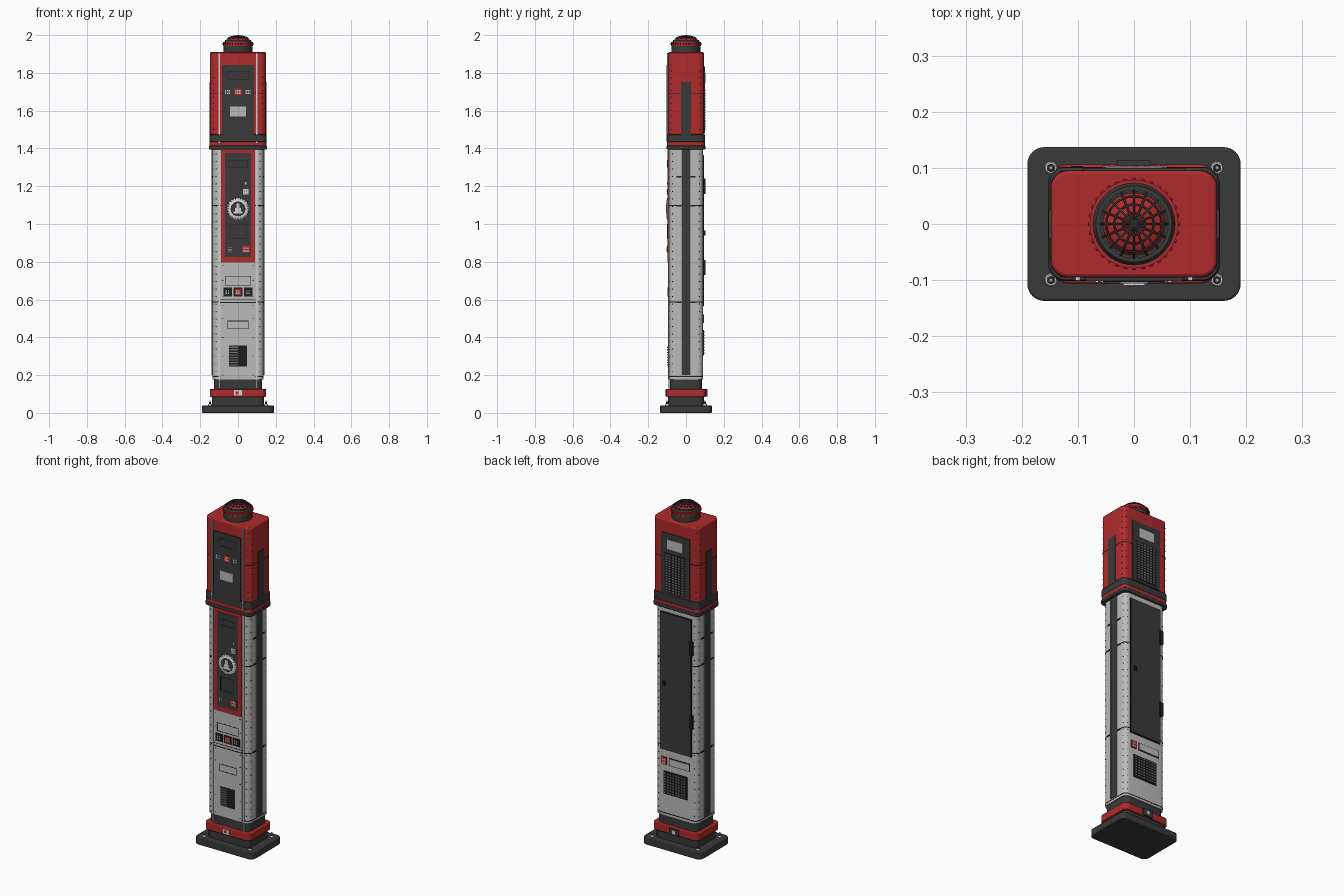
import bpy, bmesh, math
from mathutils import Matrix, Vector

if "Cube" in bpy.data.objects:
    bpy.data.objects.remove(bpy.data.objects["Cube"])


def material(name, r, g, b):
    m = bpy.data.materials.new(name)
    m.use_nodes = True
    m.diffuse_color = (r, g, b, 1)
    bsdf = next(n for n in m.node_tree.nodes if n.type == 'BSDF_PRINCIPLED')
    bsdf.inputs["Base Color"].default_value = (r, g, b, 1)
    return m


RED = material("signal red", .43, .024, .026)
LIGHT = material("light grey", .5, .5, .5)
DARK = material("charcoal", .042, .042, .042)
BLACK = material("black", .013, .013, .013)
MID = material("mid grey", .16, .16, .16)
WHITE = material("off white", .65, .65, .65)


def finish(name, bm, mat):
    bmesh.ops.recalc_face_normals(bm, faces=bm.faces)
    mesh = bpy.data.meshes.new(name)
    bm.to_mesh(mesh)
    bm.free()
    mesh.materials.append(mat)
    ob = bpy.data.objects.new(name, mesh)
    bpy.context.collection.objects.link(ob)
    for o in bpy.context.selected_objects:
        o.select_set(False)
    ob.select_set(True)
    bpy.context.view_layer.objects.active = ob
    bpy.ops.object.shade_smooth_by_angle(angle=math.radians(30))
    return ob


def prism(name, hx, hy, z0, z1, mat, r=.03, bevel=0):
    """Upright block with rounded corners."""
    bm = bmesh.new()
    ring = []
    for q, (sx, sy) in enumerate([(1, 1), (-1, 1), (-1, -1), (1, -1)]):
        for i in range(9):
            a = (q + i / 8) * math.pi / 2
            ring.append(bm.verts.new((sx * (hx - r) + r * math.cos(a),
                                      sy * (hy - r) + r * math.sin(a), z0)))
    base = bm.faces.new(ring)
    top = bmesh.ops.extrude_face_region(bm, geom=[base])["geom"]
    bmesh.ops.translate(bm, vec=(0, 0, z1 - z0),
                        verts=[v for v in top if isinstance(v, bmesh.types.BMVert)])
    ob = finish(name, bm, mat)
    if bevel:
        mod = ob.modifiers.new("soft edge", 'BEVEL')
        mod.width, mod.segments = bevel, 2
        mod.limit_method, mod.angle_limit = 'ANGLE', math.radians(40)
    return ob


TURN = {"front": 0, "right": math.pi / 2, "back": math.pi, "left": -math.pi / 2}


def plates(name, side, mat, rects, surface, depth=.004):
    """Thin blocks on one side; each rect is u0, u1, z0, z1 as seen facing that side."""
    bm = bmesh.new()
    turn = Matrix.Rotation(TURN[side], 4, 'Z')
    for u0, u1, z0, z1 in rects:
        centre = Matrix.Translation(((u0 + u1) / 2, -surface - depth / 2 + .002, (z0 + z1) / 2))
        size = Matrix.Diagonal((u1 - u0, depth + .004, z1 - z0, 1))
        bmesh.ops.create_cube(bm, size=1, matrix=turn @ centre @ size)
    return finish(name, bm, mat)


def outline(u, z0, z1, t=.003):
    return [(-u, u, z0, z0 + t), (-u, u, z1 - t, z1), (-u, t - u, z0, z1), (u - t, u, z0, z1)]


def grid(u0, u1, z0, z1, cols, rows, fill=.6):
    du, dz = (u1 - u0) / cols, (z1 - z0) / rows
    return [(u0 + i * du, u0 + (i + fill) * du, z0 + j * dz, z0 + (j + fill) * dz)
            for i in range(cols) for j in range(rows)]


def studs(name, mat, spots, r=.003, h=.003, sides=6):
    """Small round studs; each spot is a position and an outward direction."""
    bm = bmesh.new()
    for pos, out in spots:
        rot = Vector(out).to_track_quat('Z', 'Y').to_matrix().to_4x4()
        bmesh.ops.create_cone(bm, cap_ends=True, segments=sides, radius1=r, radius2=r * .8,
                              depth=h, matrix=Matrix.Translation(pos) @ rot)
    return finish(name, bm, mat)


def corner_spots(hx, hy, z0, z1, count, r=.03):
    spots = []
    for sx in (-1, 1):
        for sy in (-1, 1):
            for a in (math.radians(22), math.radians(68)):
                c, s = math.cos(a), math.sin(a)
                for i in range(count):
                    z = z0 + (z1 - z0) * i / (count - 1)
                    spots.append(((sx * (hx - r + r * c), sy * (hy - r + r * s), z),
                                  (sx * c, sy * s, 0)))
    return spots


def drum(name, mat, r0, r1, z0, z1):
    bm = bmesh.new()
    bmesh.ops.create_cone(bm, cap_ends=True, segments=40, radius1=r0, radius2=r1, depth=z1 - z0,
                          matrix=Matrix.Translation((0, 0, (z0 + z1) / 2)))
    return finish(name, bm, mat)


# Base and foot
prism("base_plate", .19, .137, 0, .04, DARK, bevel=.004)
prism("plinth", .137, .095, .04, .085, DARK)
prism("foot_band", .148, .106, .085, .127, RED, bevel=.004)
prism("foot_neck", .128, .085, .127, .178, DARK)
anchors = [(x, y) for x in (-.148, .148) for y in (-.1, .1)]
up = (0, 0, 1)
studs("anchor_washers", WHITE, [((x, y, .043), up) for x, y in anchors], .012, .008, 20)
studs("anchor_nuts", DARK, [((x, y, .05), up) for x, y in anchors], .008, .014)
studs("anchor_rods", LIGHT, [((x, y, .056), up) for x, y in anchors], .004, .02, 10)
plates("foot_label", "front", WHITE, [(-.02, .02, .092, .12)], .106)
plates("foot_label_mark", "front", RED, [(-.012, .002, .098, .114)], .106, .005)
plates("foot_back_block", "back", DARK, [(-.03, .03, .086, .126)], .106, .008)
plates("foot_back_mark", "back", WHITE, [(-.01, .01, .096, .116)], .106, .009)

# Body column
B = .09
prism("body", .135, B, .178, 1.397, LIGHT)
for i, z in enumerate((.19, .585, 1.095)):
    prism(f"body_seam_{i}", .1358, B + .0008, z, z + .005, BLACK)
studs("body_rivets", BLACK, corner_spots(.135, B, .22, 1.37, 30))
for side in ("right", "left"):
    plates(f"{side}_channel", side, DARK, [(-.022, .022, .2, 1.395)], .135)
    plates(f"{side}_clips", side, BLACK,
           [(-.05, .05, z, z + .008) for z in (.583, 1.093, 1.245)], .135, .003)
    plates(f"{side}_channel_edges", side, MID,
           [(u, u + .003, .2, 1.395) for u in (-.025, .022)], .135, .005)
rails = [(-.104, -.096), (.096, .104)]
plates("body_rails", "front", WHITE, [(a, b, .13, 1.395) for a, b in rails], B, .003)

# Front service panel
plates("service_panel", "front", LIGHT, [(-.092, .092, .18, .795)], B, .005)
plates("service_seams", "front", BLACK, outline(.07, .675, .725) + outline(.056, .445, .488)
       + [(-.092, .092, .583, .588), (-.092, .092, .6, .603)], B, .006)
studs("service_screws", BLACK, [((s * .08, -B - .005, z), (0, -1, 0)) for s in (-1, 1)
      for z in (.2, .3, .4, .5, .57, .615, .7, .78)])
plates("vent_recess", "front", BLACK, [(-.047, .047, .245, .357)], B, .006)
plates("vent_louvres", "front", MID, grid(-.045, .045, .25, .357, 1, 8, .5), B, .01)
icons = (-.055, 0, .055)
plates("button_tiles", "front", BLACK, [(u - .023, u + .023, .617, .663) for u in icons], B, .007)
plates("button_red", "front", RED, [(-.017, .017, .623, .657)], B, .008)
plates("button_marks", "front", WHITE, [r for u in icons for r in
       grid(u - .01, u + .012, .63, .654, 2, 2, .55)], B, .009)

# Front red door
plates("front_door_frame", "front", RED, [(-.089, .089, .797, 1.393)], B, .007)
plates("front_door", "front", DARK, [(-.068, .068, .825, 1.375)], B, .009)
plates("front_door_slots", "front", BLACK, outline(.05, 1.3, 1.34) + outline(.045, .92, 1.0), B, .0098)
plates("door_label", "front", WHITE, [(.026, .056, 1.157, 1.185), (.038, .046, 1.21, 1.222)], B, .011)
plates("door_label_marks", "front", DARK, grid(.03, .054, 1.161, 1.183, 2, 2, .4), B, .012)
plates("warning_label", "front", RED, [(.022, .062, .848, .885)], B, .011)
plates("warning_marks", "front", WHITE, grid(.028, .06, .853, .882, 3, 2)
       + grid(-.05, -.03, .855, .88, 2, 3), B, .012)
face = Vector((0, -B - .01, 1.08))
studs("dial_ring", WHITE, [(face, (0, -1, 0))], .061, .006, 40)
studs("dial_inset", DARK, [(face, (0, -1, 0))], .047, .008, 40)
studs("dial_ticks", DARK, [(face + Vector((.054 * math.cos(a), -.003, .054 * math.sin(a))), (0, -1, 0))
      for a in [i * math.pi / 12 for i in range(24)]], .003, .002)
plates("dial_pointer", "front", WHITE, [(-.025, .025, 1.055, 1.066), (-.017, .017, 1.066, 1.085),
       (-.009, .009, 1.085, 1.108)], B, .016)

# Back door, hinges and lower vent
plates("back_door_seam", "back", BLACK, [(-.102, .102, .562, 1.368)], B, .003)
plates("back_door", "back", DARK, [(-.097, .097, .567, 1.363)], B, .006)
plates("back_hinges", "back", BLACK, [(.092, .112, z, z + .08) for z in (.73, 1.16)], B, .013)
plates("back_latch", "back", BLACK, [(-.08, -.066, .94, .965)], B, .012)
plates("back_red_tile", "back", RED, [(-.095, -.06, .475, .52)], B)
plates("back_tile_marks", "back", WHITE, grid(-.089, -.065, .482, .515, 2, 2), B, .006)
plates("back_plate_frame", "back", BLACK, [(-.045, .09, .475, .52)], B, .003)
plates("back_plate", "back", LIGHT, [(-.041, .086, .479, .516)], B, .005)
plates("back_vent", "back", BLACK, [(-.078, .072, .305, .438)], B, .005)
plates("back_vent_mesh", "back", MID, grid(-.072, .072, .312, .438, 8, 8, .55), B, .009)

# Collar
prism("collar_lip", .153, .102, 1.395, 1.415, DARK, bevel=.003)
prism("collar_stripe", .15, .1, 1.415, 1.434, RED)
prism("collar", .151, .101, 1.434, 1.474, DARK, bevel=.003)

# Head
H = .095
prism("head", .148, H, 1.474, 1.91, RED, bevel=.006)
prism("head_seam", .1486, H + .0006, 1.69, 1.694, BLACK)
studs("head_rivets", BLACK, corner_spots(.148, H, 1.5, 1.88, 12))
plates("head_rails", "front", WHITE, [(a, b, 1.43, 1.905) for a, b in rails], H, .006)
plates("head_panel", "front", DARK, [(-.086, .086, 1.436, 1.842)], H, .007)
plates("head_slot", "front", BLACK, outline(.055, 1.765, 1.81), H, .008)
plates("head_screen", "front", LIGHT, [(-.042, .042, 1.57, 1.622)], H, .009)
plates("head_red_icon", "front", RED, [(-.02, .02, 1.682, 1.718)], H, .008)
plates("head_icon_marks", "front", WHITE, [r for u in icons for r in
       grid(u - .014, u + .016, 1.688, 1.715, 3, 2)], H, .009)
for side in ("right", "left"):
    plates(f"{side}_head_channel", side, DARK, [(-.027, .027, 1.47, 1.752)], .148)
plates("head_back_panel", "back", DARK, [(-.092, .092, 1.478, 1.835)], H, .005)
plates("head_back_screen", "back", LIGHT, [(-.05, .05, 1.745, 1.8)], H, .007)
plates("head_grille_frame", "back", BLACK, [(-.068, .068, 1.49, 1.72)], H, .006)
plates("head_grille", "back", MID, grid(-.06, .064, 1.497, 1.718, 6, 15, .6), H, .009)

# Beacon lamp
drum("lamp_neck", DARK, .076, .076, 1.908, 1.945)
drum("lamp_ring", RED, .079, .079, 1.943, 1.964)
drum("lamp_cap", DARK, .073, .068, 1.964, 1.974)
angles = [i * math.pi / 8 for i in range(16)]
studs("lamp_lugs", RED, [((.08 * math.cos(a + o), .08 * math.sin(a + o), 1.953),
      (math.cos(a), math.sin(a), 0)) for a in angles for o in (0, math.pi / 16)], .005, .004)
bm = bmesh.new()
bmesh.ops.create_uvsphere(bm, u_segments=32, v_segments=16, radius=1,
                          matrix=Matrix.Translation((0, 0, 1.972)) @ Matrix.Diagonal((.056, .056, .021, 1)))
finish("lamp_dome", bm, RED)

# Lamp guard: ribs and hoops
guard = bpy.data.curves.new("lamp_guard", 'CURVE')
guard.dimensions, guard.bevel_depth, guard.bevel_resolution = '3D', .0018, 1


def strand(points, closed=False):
    s = guard.splines.new('POLY')
    s.points.add(len(points) - 1)
    for p, co in zip(s.points, points):
        p.co = (*co, 1)
    s.use_cyclic_u = closed


def dome(a, t):
    r = .06 * math.cos(t)
    return r * math.cos(a), r * math.sin(a), 1.973 + .025 * math.sin(t)


for a in angles:
    strand([dome(a, i * math.pi / 16) for i in range(9)])
for t in (0, .6, .95, 1.25):
    strand([dome(i * math.pi / 16, t) for i in range(32)], True)
guard.materials.append(DARK)
bpy.context.collection.objects.link(bpy.data.objects.new("lamp_guard", guard))
